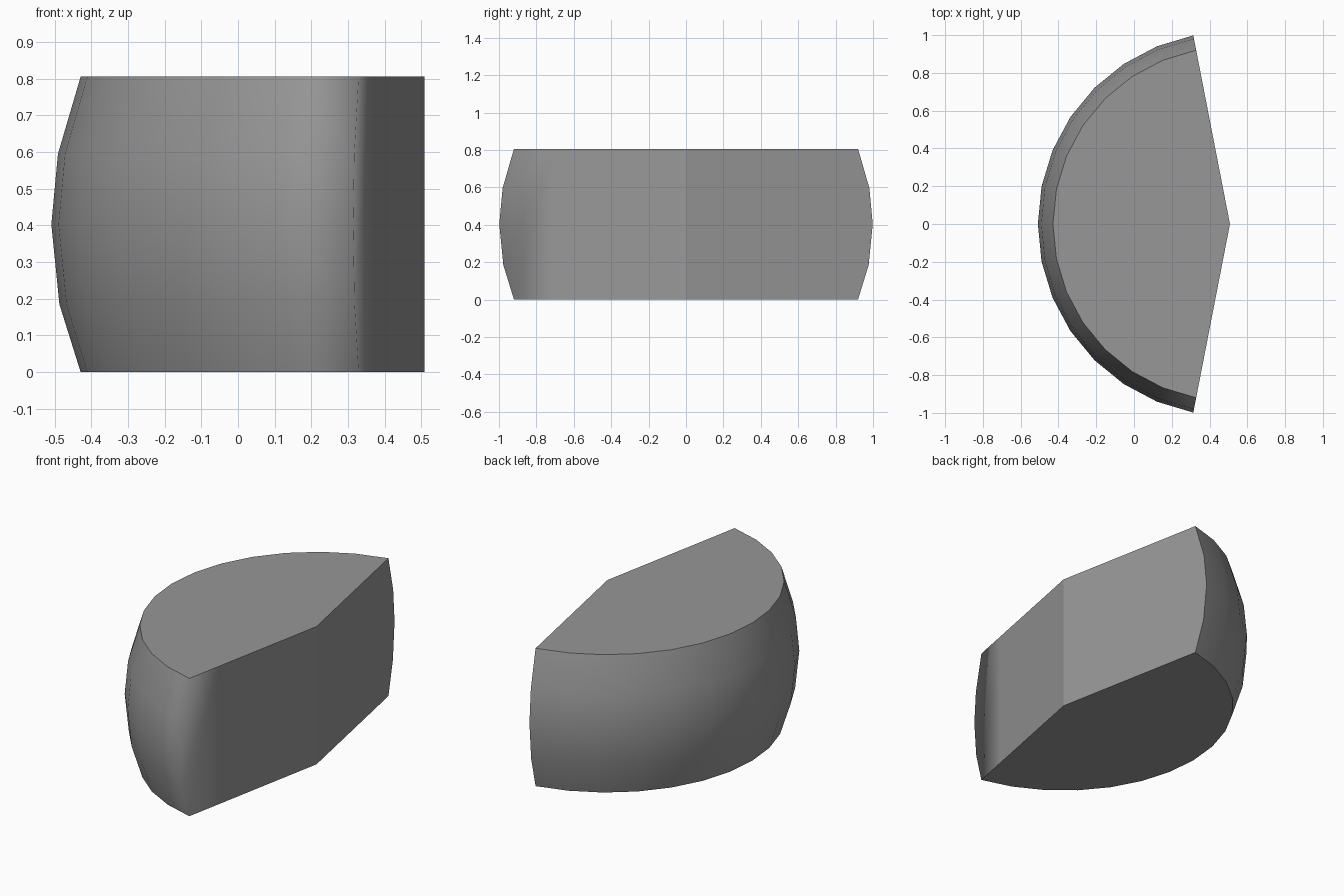
import bpy, bmesh
from math import cos, sin, radians

if "Cube" in bpy.data.objects:
    bpy.data.objects.remove(bpy.data.objects["Cube"])

PIVOT_X = 0.508            # vertical axis of the wedge
HALF_ANGLE = radians(79)   # half of the swept angle
STEPS = 14
STRIP_R = 0.72             # inner end of the softly shaded strip on the front cut
# (radius, height) of the bulging outer wall
PROFILE = [(0.937, 0.0), (0.995, 0.185), (1.017, 0.403), (0.999, 0.595), (0.937, 0.806)]
TOP = PROFILE[-1][1]

bm = bmesh.new()


def point(a, r, z):
    return bm.verts.new((PIVOT_X - r * cos(a), r * sin(a), z))


# Outer wall: profile swept around the axis
columns = []
for i in range(STEPS + 1):
    a = -HALF_ANGLE + 2 * HALF_ANGLE * i / STEPS
    columns.append([point(a, r, z) for r, z in PROFILE])
for a, b in zip(columns, columns[1:]):
    for j in range(len(PROFILE) - 1):
        bm.faces.new((a[j], b[j], b[j + 1], a[j + 1]))

# Axis edge and inner edge of the front strip
low, high = point(0, 0, 0), point(0, 0, TOP)
strip_low, strip_high = point(-HALF_ANGLE, STRIP_R, 0), point(-HALF_ANGLE, STRIP_R, TOP)

# Flat top and bottom caps
bm.faces.new([low, strip_low] + [c[0] for c in columns])
bm.faces.new([high, strip_high] + [c[-1] for c in columns])

# Flat cut sides: back one plain, front one with an outer strip
bm.faces.new([low] + columns[-1] + [high])
bm.faces.new([strip_low] + columns[0] + [strip_high])
bm.faces.new((low, strip_low, strip_high, high))

bmesh.ops.recalc_face_normals(bm, faces=bm.faces)

# Smooth wall with sharp rims; the front cut edge blends softly
soft = set(columns[0])
axis = {low, high}
for f in bm.faces:
    f.smooth = True
for e in bm.edges:
    ends = set(e.verts)
    e.smooth = ends != axis and (ends <= soft or e.calc_face_angle() < radians(30))

mesh = bpy.data.meshes.new("rounded_wedge")
bm.to_mesh(mesh)
bm.free()
wedge = bpy.data.objects.new("rounded_wedge", mesh)
bpy.context.collection.objects.link(wedge)

# Dark grey surface
grey = bpy.data.materials.new("dark_grey")
grey.diffuse_color = (0.31, 0.31, 0.31, 1)
grey.use_nodes = True
grey.node_tree.nodes["Principled BSDF"].inputs["Base Color"].default_value = grey.diffuse_color
mesh.materials.append(grey)
